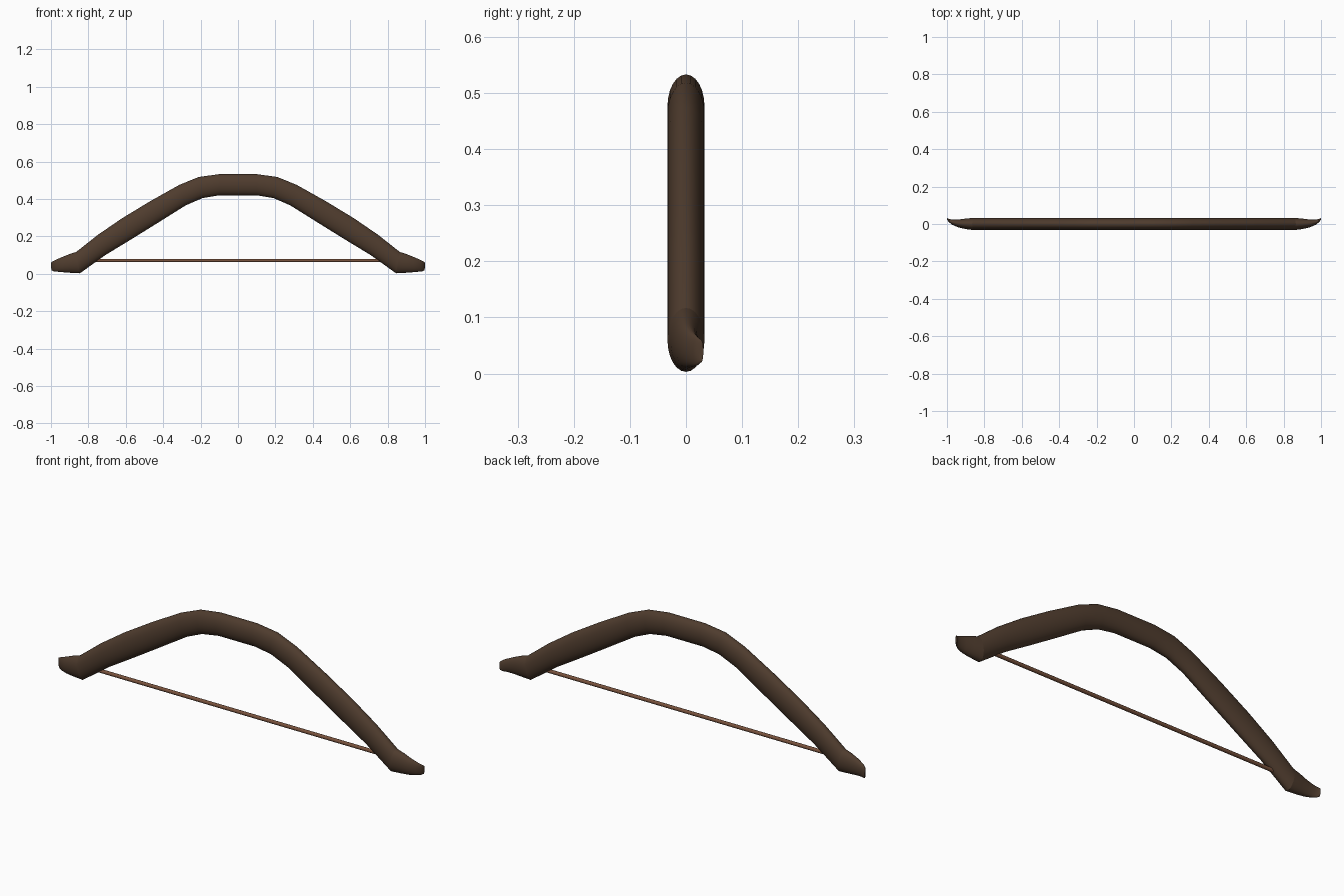
import bpy, bmesh, math
from mathutils import Vector

cube = bpy.data.objects.get("Cube")
if cube:
    bpy.data.objects.remove(cube, do_unlink=True)


def make_material(name, rgb):
    mat = bpy.data.materials.new(name)
    mat.use_nodes = True
    mat.diffuse_color = (*rgb, 1)
    mat.node_tree.nodes["Principled BSDF"].inputs["Base Color"].default_value = (*rgb, 1)
    return mat


wood = make_material("dark_wood", (0.078, 0.045, 0.027))
cord = make_material("brown_cord", (0.19, 0.085, 0.046))
SIDES = 24


def loft(name, sections, mat, cap_end=False, mirror=True):
    """Oval rings: top x, top z, bottom x, bottom z, middle y, half width."""
    bm = bmesh.new()
    rings = []
    for tx, tz, bx, bz, y, half in sections:
        top, bottom = Vector((tx, y, tz)), Vector((bx, y, bz))
        mid, up = (top + bottom) / 2, (top - bottom) / 2
        ring = []
        for i in range(SIDES):
            a = math.tau * i / SIDES
            ring.append(bm.verts.new(mid + up * math.cos(a) + Vector((0, half * math.sin(a), 0))))
        rings.append(ring)
    for r, s in zip(rings, rings[1:]):
        for i in range(SIDES):
            j = (i + 1) % SIDES
            bm.faces.new((r[i], r[j], s[j], s[i]))
    if cap_end:
        bm.faces.new(rings[-1])
    bmesh.ops.recalc_face_normals(bm, faces=bm.faces)
    # Make sure the open tube faces outward
    bm.faces.ensure_lookup_table()
    f = bm.faces[0]
    if f.normal.z < 0:
        bmesh.ops.reverse_faces(bm, faces=bm.faces)
    mesh = bpy.data.meshes.new(name)
    bm.to_mesh(mesh)
    bm.free()
    mesh.materials.append(mat)
    obj = bpy.data.objects.new(name, mesh)
    bpy.context.collection.objects.link(obj)
    if mirror:
        mod = obj.modifiers.new("Mirror", "MIRROR")
        mod.use_mirror_merge = False
    smooth(obj)
    return obj


def smooth(obj):
    bpy.ops.object.select_all(action="DESELECT")
    obj.select_set(True)
    bpy.context.view_layer.objects.active = obj
    bpy.ops.object.shade_smooth_by_angle(angle=math.radians(40))


# Curved limbs, from the grip to the nock
W = 0.033
loft("bow_limbs", [
    (0, 0.533, 0, 0.42, 0, W),
    (0.10, 0.533, 0.10, 0.42, 0, W),
    (0.21, 0.518, 0.19, 0.405, 0, W),
    (0.315, 0.475, 0.28, 0.366, 0, W),
    (0.47, 0.388, 0.425, 0.275, 0, W),
    (0.62, 0.297, 0.57, 0.185, 0, W),
    (0.75, 0.208, 0.71, 0.100, 0, W),
    (0.865, 0.117, 0.845, 0.003, 0, W),
], wood)

# Tapered tips that curl to the back
loft("bow_tips", [
    (0.865, 0.117, 0.845, 0.003, 0, W),
    (0.90, 0.106, 0.90, 0.006, 0.001, 0.028),
    (0.94, 0.090, 0.94, 0.009, 0.003, 0.021),
    (0.975, 0.075, 0.97, 0.012, 0.010, 0.014),
    (0.993, 0.066, 0.988, 0.014, 0.019, 0.008),
    (1.0, 0.060, 0.998, 0.020, 0.027, 0.004),
], wood, cap_end=True)

# Straight string between the limbs
bpy.ops.mesh.primitive_cylinder_add(vertices=12, radius=0.009, depth=1.58,
                                    location=(0, 0, 0.071), rotation=(0, math.pi / 2, 0))
string = bpy.context.object
string.name = "bow_string"
string.data.materials.append(cord)
smooth(string)
